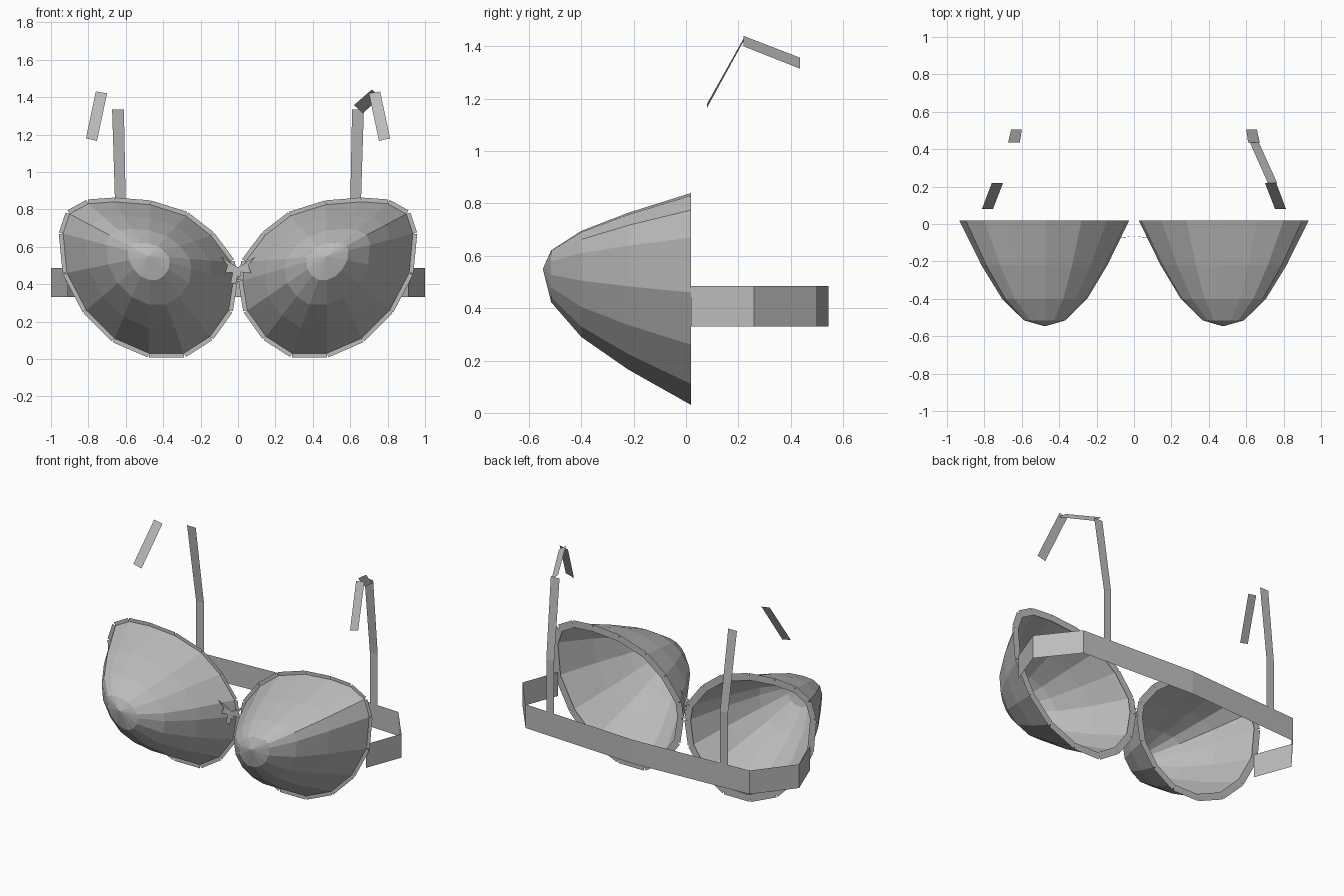
import bpy
from mathutils import Vector

cube = bpy.data.objects.get("Cube")
if cube:
    bpy.data.objects.remove(cube, do_unlink=True)

fabric = bpy.data.materials.new("grey_fabric")
fabric.use_nodes = True
fabric.diffuse_color = (0.5, 0.5, 0.5, 1)
fabric.node_tree.nodes["Principled BSDF"].inputs["Base Color"].default_value = (0.5, 0.5, 0.5, 1)


def build(name, verts, faces, side=1):
    """Make a flat-shaded mesh; side -1 mirrors it across x."""
    if side < 0:
        verts = [(-x, y, z) for x, y, z in verts]
        faces = [tuple(reversed(f)) for f in faces]
    mesh = bpy.data.meshes.new(name)
    mesh.from_pydata([tuple(v) for v in verts], [], faces)
    mesh.materials.append(fabric)
    obj = bpy.data.objects.new(name, mesh)
    bpy.context.collection.objects.link(obj)
    return obj


def ribbon(name, left, right, side=1):
    """Strip of quads between two matching edge paths."""
    n = len(left)
    faces = [(i, i + 1, n + i + 1, n + i) for i in range(n - 1)]
    return build(name, left + right, faces, side)


# Cup outline at the open back, and the depth of each smaller ring
outline = [(.66, .84), (.47, .825), (.28, .765), (.145, .66), (.04, .52), (.025, .42),
           (.05, .26), (.15, .12), (.29, .03), (.475, .03), (.66, .11), (.81, .26),
           (.915, .46), (.935, .67), (.9, .775), (.8, .83)]
rings = [(1, .02), (.74, -.22), (.5, -.4), (.245, -.515)]
tip = Vector((.476, -.547, .55))
back = rings[0][1]
count = len(outline)


def make_cup(name, side):
    verts = [(tip.x + (x - tip.x) * s, y, tip.z + (z - tip.z) * s)
             for s, y in rings for x, z in outline]
    faces = []
    for r in range(len(rings) - 1):
        for i in range(count):
            j = (i + 1) % count
            a, b = r * count, (r + 1) * count
            faces.append((a + i, a + j, b + j, b + i))
    last = (len(rings) - 1) * count
    verts.append(tuple(tip))
    faces += [(last + i, last + (i + 1) % count, len(verts) - 1) for i in range(count)]
    build(name, verts, faces, side)


def make_trim(name, side, half=.023):
    """One flat rectangle centred on each edge of the cup opening."""
    verts, faces = [], []
    for i in range(count):
        p = Vector((outline[i][0], back, outline[i][1]))
        q = Vector((outline[(i + 1) % count][0], back, outline[(i + 1) % count][1]))
        d = (q - p).normalized()
        out = Vector((-d.z, 0, d.x)) * half
        k = len(verts)
        verts += [p - out, q - out, q + out, p + out]
        faces.append((k, k + 1, k + 2, k + 3))
    build(name, verts, faces, side)


for label, side in (("left", 1), ("right", -1)):
    make_cup(label + "_cup", side)
    make_trim(label + "_cup_trim", side)
    # Rear strap rising from the band
    ribbon(label + "_rear_strap",
           [(.6, .505, .48), (.6, .505, .82), (.61, .435, 1.335)],
           [(.657, .505, .48), (.657, .505, .82), (.673, .435, 1.335)], side)
    # Short front strap
    ribbon(label + "_front_strap",
           [(.7, .22, 1.42), (.754, .08, 1.165)],
           [(.76, .22, 1.43), (.813, .08, 1.18)], side)
    # Bow loop with a notched end, and its tail
    build(label + "_bow_loop",
          [(0, -.065, .49), (.09, -.077, .545), (.055, -.07, .5), (.07, -.072, .46), (0, -.065, .465)],
          [(0, 2, 1), (0, 4, 2), (4, 3, 2)], side)

# Twisted shoulder piece, present on one side only
ribbon("left_shoulder_strap",
       [(.62, .435, 1.357), (.715, .22, 1.44)],
       [(.668, .435, 1.315), (.765, .22, 1.4)])

build("bow_tail", [(-.04, -.066, .405), (-.012, -.066, .4), (.006, -.066, .48), (-.025, -.066, .48)],
      [(0, 1, 2, 3)])
build("bow_small_tail", [(0, -.067, .435), (.018, -.067, .445), (.012, -.067, .48), (-.008, -.067, .48)],
      [(0, 1, 2, 3)])

# Band around the back
half_path = [(.91, .02), (1, .26), (.81, .5)]
path = half_path + [(0, .545)] + [(-x, y) for x, y in reversed(half_path)]
ribbon("back_band", [(x, y, .33) for x, y in path], [(x, y, .485) for x, y in path])
